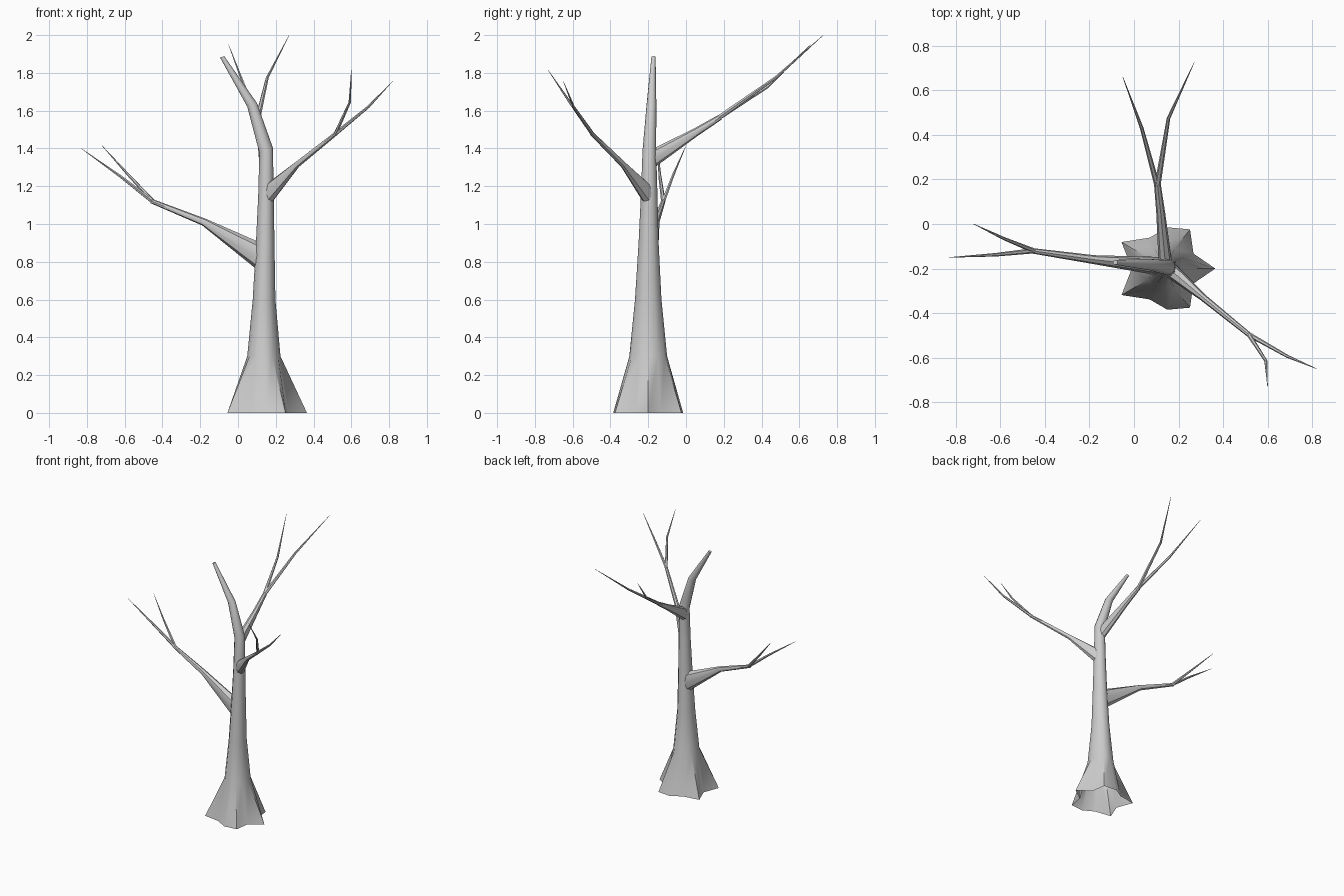
import bpy, bmesh
from math import sin, cos, tau, radians
from mathutils import Vector

if "Cube" in bpy.data.objects:
    bpy.data.objects.remove(bpy.data.objects["Cube"])


def loft(bm, rings, cap_start=False, cap_end=True):
    loops = [[bm.verts.new(p) for p in ring] for ring in rings]
    n = len(loops[0])
    for a, b in zip(loops, loops[1:]):
        for i in range(n):
            j = (i + 1) % n
            bm.faces.new((a[i], a[j], b[j], b[i]))
    if cap_start:
        bm.faces.new(loops[0][::-1])
    if cap_end:
        bm.faces.new(loops[-1])


def finish(name, bm):
    bmesh.ops.recalc_face_normals(bm, faces=bm.faces)
    mesh = bpy.data.meshes.new(name)
    bm.to_mesh(mesh)
    bm.free()
    ob = bpy.data.objects.new(name, mesh)
    bpy.context.collection.objects.link(ob)
    bpy.ops.object.select_all(action='DESELECT')
    ob.select_set(True)
    bpy.context.view_layer.objects.active = ob
    bpy.ops.object.shade_smooth_by_angle(angle=radians(40))


def limb(bm, path, vertical_root=False, sides=8):
    """Tapered tube; path points are (x, y, z, side radius, up radius)."""
    pts = [Vector(p[:3]) for p in path]
    rings = []
    for k, p in enumerate(path):
        d = (pts[min(k + 1, len(pts) - 1)] - pts[max(k - 1, 0)]).normalized()
        side = d.cross(Vector((0, 0, 1))).normalized()
        up = side.cross(d)
        if k == 0 and vertical_root:
            up = Vector((0, 0, 1))
        rings.append([pts[k] + side * p[3] * cos(tau * i / sides)
                      + up * p[4] * sin(tau * i / sides) for i in range(sides)])
    loft(bm, rings)


# Trunk with a lobed, open root flare
half = [.215, .135, .203, .185, .16, .238, .16]
flare = half + half[-2:0:-1]
rings = [[(.15 + r * cos(tau * i / 12), -.2 + r * sin(tau * i / 12), 0)
          for i, r in enumerate(flare)]]
for x, y, z, rx, ry in [(.137, -.2, .3, .088, .1), (.138, -.2, .6, .06, .07),
                        (.144, -.198, .9, .049, .053), (.148, -.195, 1.15, .041, .044),
                        (.149, -.194, 1.39, .036, .036), (.075, -.183, 1.63, .026, .026),
                        (-.084, -.172, 1.885, .011, .011)]:
    tilt = 0 if z < 1.3 else .35
    rings.append([(x + rx * cos(tau * i / 12), y + ry * sin(tau * i / 12),
                   z + tilt * rx * cos(tau * i / 12)) for i in range(12)])
bm = bmesh.new()
loft(bm, rings, cap_end=True)
finish("trunk", bm)

# Each limb: main stem, then two twigs leaving its fork
T = .001
limbs = {
    "left_branch": [
        [(.115, -.19, .825, .042, .078), (-.18, -.16, 1.01, .02, .02),
         (-.46, -.12, 1.122, .012, .012)],
        [(-.45, -.12, 1.118, .012, .012), (-.62, -.138, 1.25, .008, .008),
         (-.83, -.15, 1.4, T, T)],
        [(-.45, -.12, 1.12, .011, .011), (-.585, -.065, 1.265, .007, .007),
         (-.72, 0, 1.415, T, T)]],
    "right_branch": [
        [(.168, -.21, 1.163, .035, .062), (.31, -.33, 1.312, .016, .017),
         (.52, -.5, 1.48, .011, .011)],
        [(.51, -.493, 1.473, .011, .011), (.69, -.595, 1.62, .007, .007),
         (.82, -.65, 1.757, T, T)],
        [(.515, -.495, 1.475, .01, .01), (.592, -.615, 1.645, .007, .007),
         (.6, -.73, 1.815, T, T)]],
    "back_branch": [
        [(.14, -.168, 1.35, .03, .052), (.12, .05, 1.485, .02, .022),
         (.105, .18, 1.565, .015, .015)],
        [(.105, .17, 1.56, .014, .014), (.155, .475, 1.775, .008, .008),
         (.27, .725, 1.998, T, T)],
        [(.105, .17, 1.56, .013, .013), (.035, .43, 1.725, .008, .008),
         (-.05, .66, 1.95, T, T)]],
}
for name, (stem, *twigs) in limbs.items():
    bm = bmesh.new()
    limb(bm, stem, vertical_root=True)
    for twig in twigs:
        limb(bm, twig, sides=6)
    finish(name, bm)
